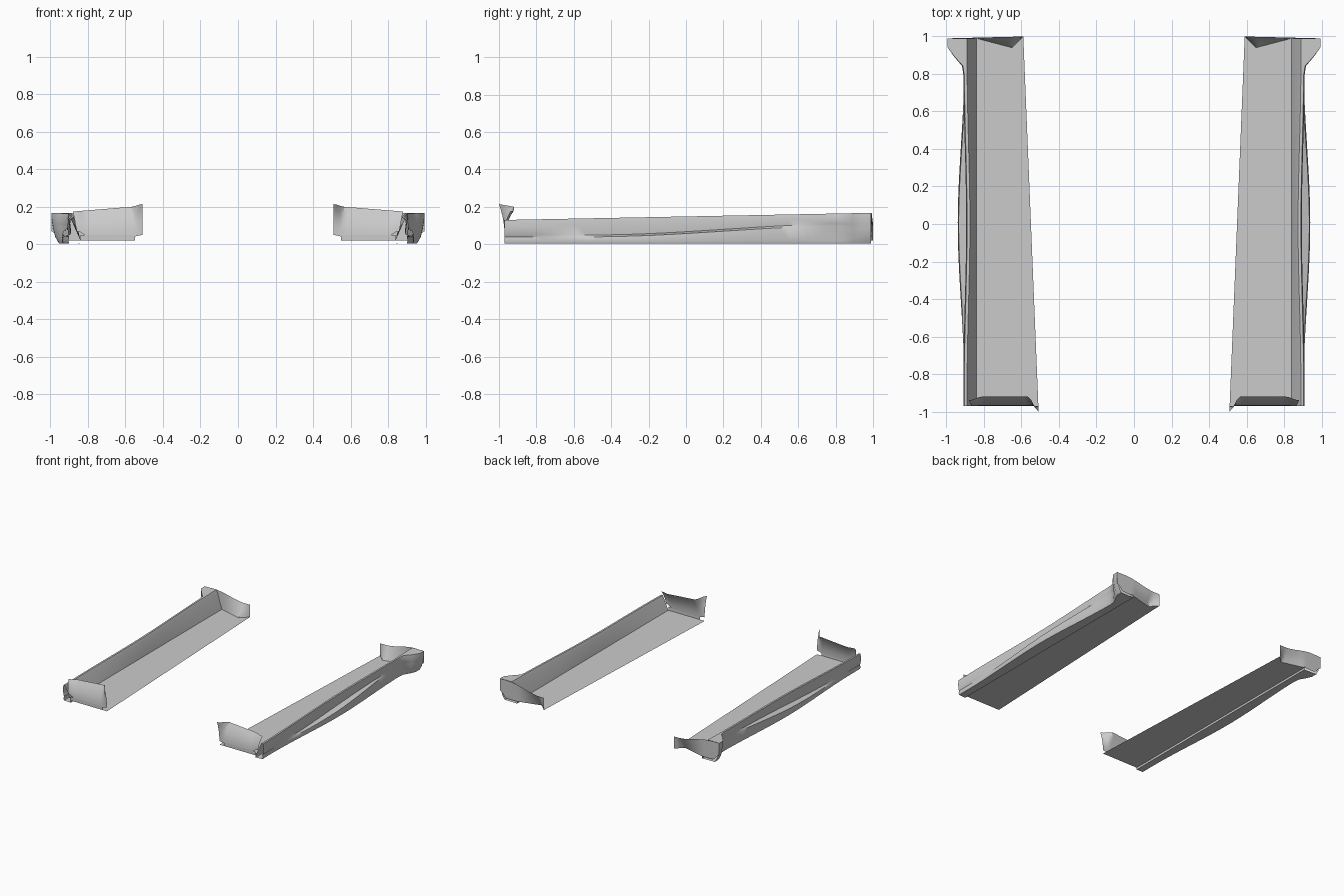
import bpy
import bmesh
import math

cube = bpy.data.objects.get("Cube")
if cube:
    bpy.data.objects.remove(cube, do_unlink=True)

grey_value = 0.6
grey_colour = (grey_value, grey_value, grey_value, 1)
grey = bpy.data.materials.new("light grey")
grey.use_nodes = True
grey.diffuse_color = grey_colour
shader = grey.node_tree.nodes["Principled BSDF"]
shader.inputs["Base Color"].default_value = grey_colour

# Shared limits of the whole part
front_end = -0.97
rear_end = 0.99
floor_height = 0.02
floor_outer = 0.84
rear_corner = 0.995


def lerp(start, end, amount):
    return start + (end - start) * amount


def smooth_ramp(value, start, end):
    amount = min(max((value - start) / (end - start), 0), 1)
    return amount * amount * (3 - 2 * amount)


def along(y):
    return (y - front_end) / (rear_end - front_end)


def inner_edge(y):
    return lerp(0.51, 0.59, along(y))


def sill_top(y):
    return lerp(0.13, 0.168, along(y))


def steps(count):
    return [index / count for index in range(count + 1)]


def sheet(name, rows):
    """Skin rows of points and mirror the result to the other side."""
    bm = bmesh.new()
    grid = [[bm.verts.new(point) for point in row] for row in rows]
    for lower, upper in zip(grid, grid[1:]):
        for j in range(len(lower) - 1):
            bm.faces.new((lower[j], lower[j + 1], upper[j + 1], upper[j]))
    mesh = bpy.data.meshes.new(name)
    bm.to_mesh(mesh)
    bm.free()
    mesh.materials.append(grey)
    panel = bpy.data.objects.new(name, mesh)
    bpy.context.collection.objects.link(panel)
    bpy.ops.object.select_all(action="DESELECT")
    panel.select_set(True)
    bpy.context.view_layer.objects.active = panel
    bpy.ops.object.shade_smooth_by_angle(angle=math.radians(35))
    mirror = panel.modifiers.new("mirror", "MIRROR")
    mirror.use_axis[0] = True


def rear_line(x):
    """Depth of the foot of the rear plate, nearest the middle at its notch."""
    notch = 0.65
    if x < notch:
        return lerp(1, 0.94, (x - inner_edge(1)) / (notch - inner_edge(1)))
    return min(lerp(0.94, rear_end, (x - notch) / (floor_outer - notch)), rear_end)


# Floor panel with a tapering inner edge and a notched rear edge
floor_rows = []
for across in steps(12):
    rear_x = lerp(inner_edge(1), floor_outer, across)
    front_x = lerp(inner_edge(front_end), floor_outer, across)
    floor_rows.append([(rear_x, rear_line(rear_x), floor_height),
                       (front_x, front_end, floor_height)])
sheet("floor_panel", floor_rows)


def sill_section(y):
    """Cross-section from the floor, over the top edge, down to the lower lip."""
    top = sill_top(y)
    bulge = 1 - smooth_ramp(abs(y), 0, 0.85)
    flare = smooth_ramp(y, 0.82, 0.95)
    crease = lerp(0.04, 0.1, smooth_ramp(y, -0.5, 0.9))
    edge = lerp(0.89, 0.875, bulge)
    lip = lerp(0.905, 0.94, bulge)

    def flared(x, inset):
        return lerp(x, rear_corner - inset, flare)

    skin = [
        (floor_outer, floor_height),
        (edge - 0.01, top - 0.02),
        (edge, top),
        (flared(edge + 0.015, 0), top),
        (flared(edge + 0.02, 0), lerp(top, crease, 0.4)),
        (flared(edge + 0.015, 0.005), crease + 0.01),
        (flared(lip - 0.005, 0.01), lerp(crease, 0.08, flare)),
        (flared(lip, 0.02), lerp(floor_height, 0.04, flare)),
        (flared(lip - 0.005, 0.04), 0.005),
        (floor_outer, 0.003),
        (floor_outer, floor_height),
    ]
    return [(x, y, z) for x, z in skin]


# Outer sill, bulging midway and flaring out at the rear corner
sheet("outer_sill", [sill_section(lerp(front_end, rear_end, t)) for t in steps(40)])


def front_plate_point(across, up):
    """Plate leaning back, rounded outside, its inner corner curling forward."""
    curl = 1 - smooth_ramp(across, 0, 0.15)
    turn = smooth_ramp(across, 0.8, 1)
    foot = lerp(0.04, 0.07, turn) + curl / 100
    top = lerp(0.205, 0.175, across) + curl / 100
    top_y = lerp(-0.92, -1, curl) - turn / 50
    x = lerp(inner_edge(front_end), lerp(0.86, 0.88, up), across)
    return x, lerp(front_end, top_y, up * up), lerp(foot, top, up)


# Front end plate
sheet("front_end_plate", [[front_plate_point(across, up) for across in steps(20)]
                          for up in steps(5)])

# Lower strip joining the front plate to the floor
strip_inner = 0.55
sheet("front_lower_strip", [
    [(strip_inner, front_end, floor_height), (floor_outer, front_end, floor_height)],
    [(strip_inner, front_end, 0.05), (floor_outer, front_end, 0.05)],
])


def rear_plate_point(across, down):
    """Plate leaning outward and reaching across to the flared corner."""
    x = lerp(inner_edge(1), rear_corner, across)
    top = lerp(0.12, sill_top(rear_end), smooth_ramp(across, 0.1, 0.8))
    foot = floor_height + smooth_ramp(across, 0.85, 1) / 20
    top_y = lerp(1, rear_end, across)
    return x, lerp(top_y, rear_line(x), down), lerp(top, foot, down)


# Rear end plate
sheet("rear_end_plate", [[rear_plate_point(across, down) for across in steps(20)]
                         for down in steps(3)])
